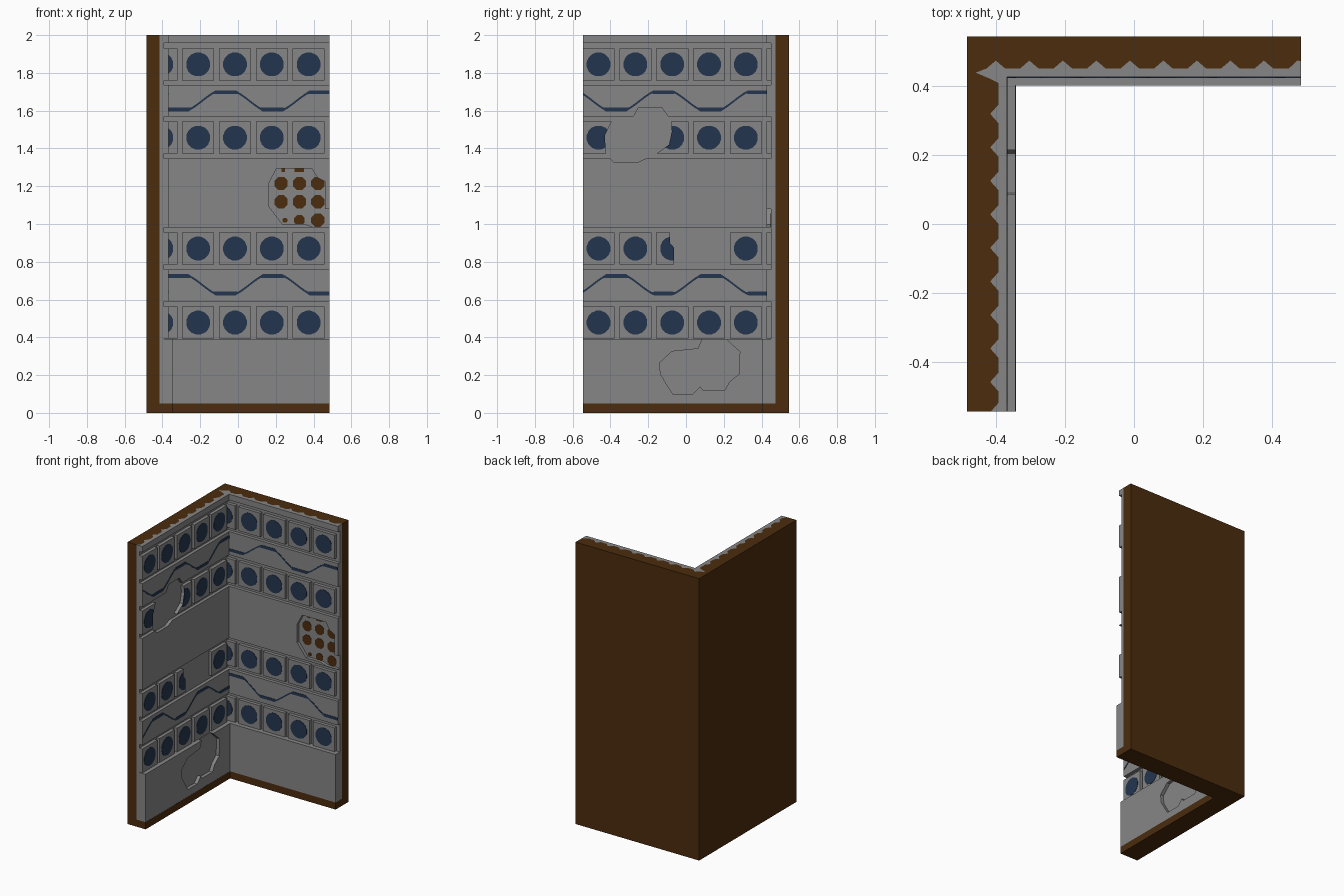
import bpy, bmesh, math

if "Cube" in bpy.data.objects:
    bpy.data.objects.remove(bpy.data.objects["Cube"])


def material(name, rgb):
    m = bpy.data.materials.new(name)
    m.use_nodes = True
    m.diffuse_color = (*rgb, 1)
    m.node_tree.nodes["Principled BSDF"].inputs["Base Color"].default_value = (*rgb, 1)
    return m


GREY = material("plaster grey", (0.24, 0.24, 0.24))
BROWN = material("backing brown", (0.07, 0.025, 0.004))
BLUE = material("glaze blue", (0.017, 0.036, 0.077))

BOTTOM, TOP = 0.05, 2.0
FACE, SKIRT = 0.023, 0.048      # depths in front of the mortar plane
PITCH, HALF = 0.195, 0.085      # tile spacing and half size
KEY = 0.0974                    # spacing of the mortar keys


# Each place function maps (along, up, depth) into the model
def back_place(u, z, d):
    return (u, 0.45 - d, z)


def left_place(u, z, d):
    return (-0.392 + d, u, z)


def plan_place(x, y, h):
    return (x, y, h)


def prism(bm, pts, a, b, place):
    lo = [bm.verts.new(place(p, q, a)) for p, q in pts]
    hi = [bm.verts.new(place(p, q, b)) for p, q in pts]
    bm.faces.new(lo)
    bm.faces.new(hi)
    n = len(pts)
    for i in range(n):
        j = (i + 1) % n
        bm.faces.new((lo[i], lo[j], hi[j], hi[i]))


def rect(u0, u1, z0, z1):
    return [(u0, z0), (u1, z0), (u1, z1), (u0, z1)]


def disc(u, z, r, sides):
    turn = math.tau / sides
    return [(u + r * math.cos((i + 0.5) * turn), z + r * math.sin((i + 0.5) * turn))
            for i in range(sides)]


def build(name, parts, mat):
    """Make one object from (points, start, end, place) prisms."""
    bm = bmesh.new()
    for part in parts:
        prism(bm, *part)
    bmesh.ops.recalc_face_normals(bm, faces=bm.faces[:])
    mesh = bpy.data.meshes.new(name)
    bm.to_mesh(mesh)
    bm.free()
    mesh.materials.append(mat)
    ob = bpy.data.objects.new(name, mesh)
    bpy.context.scene.collection.objects.link(ob)
    return ob


def carve(targets, parts):
    cutter = build("damage_cutter", parts, GREY)
    cutter.hide_render = True
    for ob in targets:
        mod = ob.modifiers.new("damage", "BOOLEAN")
        mod.operation = "DIFFERENCE"
        mod.solver = "EXACT"
        mod.object = cutter
        bpy.context.view_layer.objects.active = ob
        bpy.ops.object.modifier_apply(modifier=mod.name)
    bpy.data.objects.remove(cutter)


# Keyed joint line between the backing and the mortar, seen in plan
joint = [(0.485, 0.473), (0.475, 0.475), (0.45, 0.452)]
for k in range(1, 10):
    x = 0.475 - KEY * k
    joint += [(x + 0.027, 0.452), (x, 0.475), (x - 0.027, 0.452)]
joint += [(-0.46, 0.44), (-0.425, 0.425), (-0.394, 0.41)]
for k in range(9):
    y = 0.32 - KEY * k
    joint += [(-0.394, y + 0.027), (-0.418, y), (-0.394, y - 0.027)]
joint += [(-0.394, -0.52), (-0.416, -0.545)]

# Backing walls and floor plinth
outer = [(-0.485, -0.545), (-0.485, 0.545), (0.485, 0.545)]
plinth = outer + [(0.485, 0.402), (-0.343, 0.402), (-0.343, -0.545)]
build("backing_wall", [(joint + outer, BOTTOM, TOP, plan_place),
                       (plinth, 0, BOTTOM, plan_place)], BROWN)

# Mortar bed
inner = [(-0.392, -0.545), (-0.392, 0.45), (0.485, 0.45)]
build("mortar_bed", [(joint + inner, BOTTOM, TOP, plan_place)], GREY)

# Flat courses between the tile bands, tile rows, and wavy friezes
COURSES = [(1.958, TOP), (1.57, 1.735), (0.981, 1.347), (0.589, 0.759)]
ROWS = [1.845, 1.457, 0.87, 0.478]


def frieze(u0, u1, crest, mid, sign):
    upper, lower = [], []
    steps = 72
    for i in range(steps + 1):
        u = u0 + (u1 - u0) * i / steps
        wave = 0.062 * math.cos(math.tau * (u - crest) / 0.5)
        flat = max(-0.046, min(0.046, wave))
        t = 0.01 if abs(wave) > 0.046 else 0.006
        upper.append((u, mid + sign * flat + t))
        lower.append((u, mid + sign * flat - t))
    return upper + lower[::-1]


def facing(side, place, u0, u1, first, crest, wave_start, wave_end):
    panels = [(rect(u0, u1, a, b), -0.001, FACE, place) for a, b in COURSES]
    panels.append((rect(u0, u1, BOTTOM, 0.39), -0.001, SKIRT, place))
    discs = []
    for z in ROWS:
        for k in range(5):
            u = first + PITCH * k
            tile = rect(max(u - HALF, u0), u + HALF, z - HALF, z + HALF)
            panels.append((tile, -0.001, FACE, place))
            discs.append((disc(u, z, 0.064, 16), FACE - 0.003, FACE + 0.002, place))
    waves = [(frieze(wave_start, wave_end, crest, mid, s), FACE - 0.001, FACE + 0.002, place)
             for mid, s in ((1.652, 1), (0.678, -1))]
    build(side + "_wave_friezes", waves, BLUE)
    return (build(side + "_facing_tiles", panels, GREY),
            build(side + "_tile_discs", discs, BLUE))


back = facing("back", back_place, -0.392, 0.485, 0.374 - 4 * PITCH, -0.065, -0.368, 0.485)
left = facing("left", left_place, -0.545, 0.45, -0.463, -0.12, -0.545, 0.427)

# Broken areas on the left wall: fallen patch, missing tile, chipped skirting
patch = [(-0.424, 1.37), (-0.43, 1.47), (-0.39, 1.55), (-0.28, 1.565), (-0.25, 1.618),
         (-0.13, 1.618), (-0.08, 1.55), (-0.075, 1.49), (-0.09, 1.42), (-0.16, 1.37),
         (-0.26, 1.325), (-0.38, 1.325)]
gap = [(-0.085, 0.96), (-0.085, 0.9), (-0.064, 0.875), (-0.064, 0.78), (0.22, 0.78), (0.22, 0.96)]
chip = [(-0.14, 0.265), (-0.135, 0.205), (-0.09, 0.13), (-0.07, 0.1), (0.035, 0.1),
        (0.075, 0.14), (0.09, 0.12), (0.205, 0.12), (0.23, 0.165), (0.28, 0.205),
        (0.285, 0.325), (0.25, 0.355), (0.205, 0.4), (0.09, 0.4), (0.065, 0.34), (-0.075, 0.325)]
carve(left, [(patch, -0.003, 0.06, left_place), (gap, -0.003, 0.06, left_place),
             (chip, FACE + 0.001, 0.06, left_place)])

# Hole in the back wall, with the backing studs showing through
hole = [(0.165, 1.22), (0.205, 1.295), (0.39, 1.295), (0.42, 1.245), (0.46, 1.225),
        (0.46, 1.08), (0.5, 1.08), (0.5, 0.985), (0.395, 0.985), (0.35, 1.0),
        (0.235, 1.0), (0.165, 1.09)]
carve(back[:1], [(hole, -0.003, 0.06, back_place)])

studs = []
for row in range(3):
    for col in range(3):
        r = 0.038
        if row == 0 and col < 2:
            r = (0.014, 0.03)[col]
        u, z = 0.228 + KEY * col, 1.02 + KEY * row
        studs.append((disc(u + (0.02 if r < 0.02 else 0), z, r, 8), -0.001, 0.002, back_place))
studs.append((rect(0.23, 0.25, 1.275, 1.294), -0.001, 0.002, back_place))
studs.append((rect(0.3, 0.35, 1.275, 1.294), -0.001, 0.002, back_place))
build("exposed_studs", studs, BROWN)
